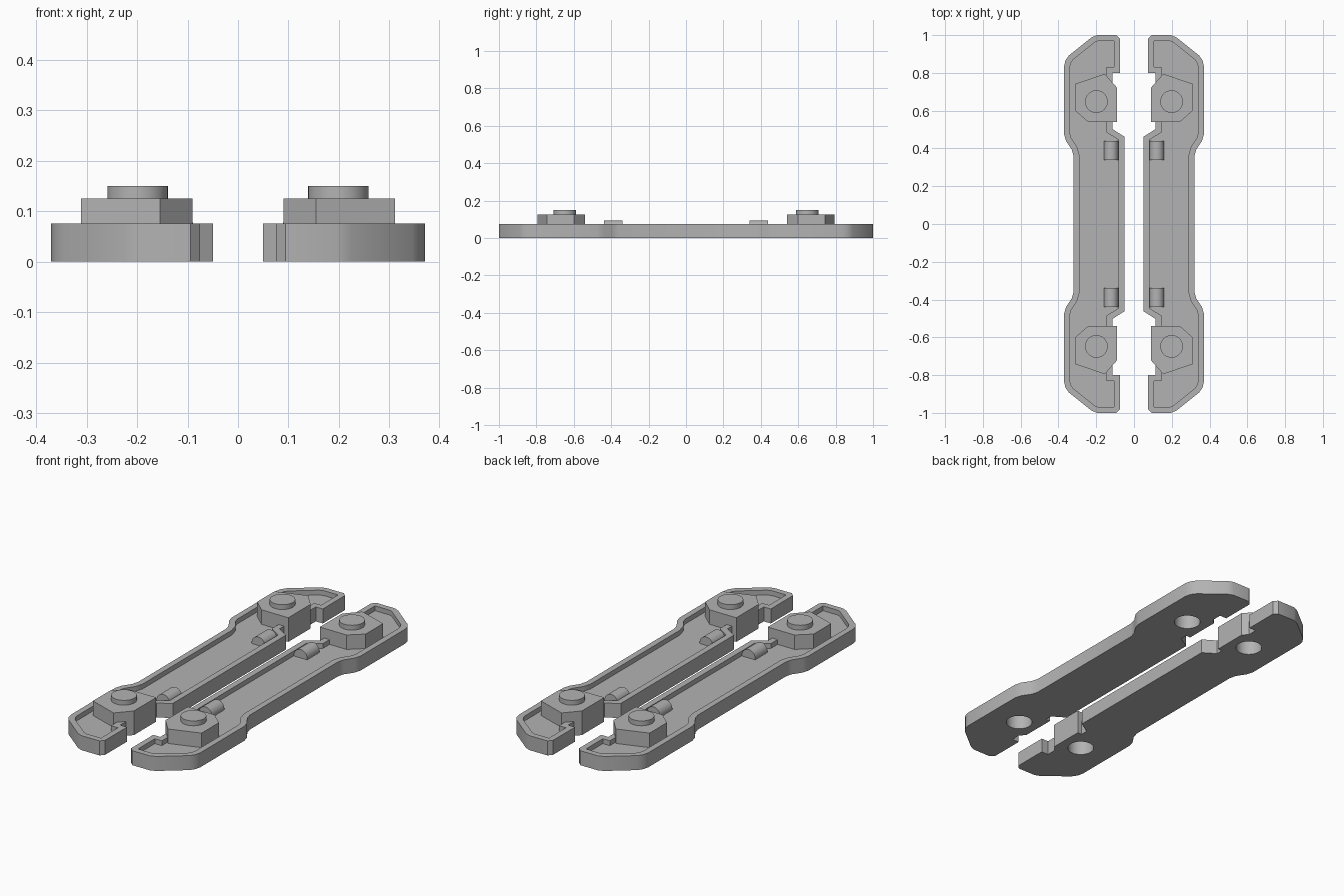
import bpy
import bmesh
import math
from mathutils import Vector

if "Cube" in bpy.data.objects:
    bpy.data.objects.remove(bpy.data.objects["Cube"], do_unlink=True)

BASE_TOP, FLOOR, BLOCK_TOP, PEG_TOP = 0.075, 0.05, 0.125, 0.15
RIM = 0.031
PEG_X, PEG_Y = 0.199, 0.648

grey = bpy.data.materials.new("plain grey")
grey.use_nodes = True
grey.diffuse_color = (0.45, 0.45, 0.45, 1)
grey.node_tree.nodes["Principled BSDF"].inputs["Base Color"].default_value = grey.diffuse_color


def make_object(name, bm):
    bmesh.ops.recalc_face_normals(bm, faces=bm.faces)
    mesh = bpy.data.meshes.new(name)
    bm.to_mesh(mesh)
    bm.free()
    mesh.materials.append(grey)
    obj = bpy.data.objects.new(name, mesh)
    bpy.context.collection.objects.link(obj)
    return obj


def ring(bm, points, z):
    return [bm.verts.new((p[0], p[1], z)) for p in points]


def bridge(bm, a, b):
    for i in range(len(a)):
        j = (i + 1) % len(a)
        bm.faces.new((a[i], a[j], b[j], b[i]))


def inset(points, d):
    """Mitred inward offset of a counter-clockwise outline."""
    result = []
    for i, p in enumerate(points):
        p = Vector(p)
        e1 = (p - Vector(points[i - 1])).normalized()
        e2 = (Vector(points[(i + 1) % len(points)]) - p).normalized()
        n1, n2 = Vector((-e1.y, e1.x)), Vector((-e2.y, e2.x))
        result.append(p + (n1 + n2) * d / (1 + n1.dot(n2)))
    return result


def prism(name, points, z0, z1):
    bm = bmesh.new()
    low, high = ring(bm, points, z0), ring(bm, points, z1)
    bridge(bm, low, high)
    bm.faces.new(low)
    bm.faces.new(high)
    return make_object(name, bm)


def disc(name, x, y, r, z0, z1):
    angles = [math.tau * i / 48 for i in range(48)]
    return prism(name, [(x + r * math.cos(a), y + r * math.sin(a)) for a in angles], z0, z1)


def boolean(target, tool, operation):
    mod = target.modifiers.new("join", 'BOOLEAN')
    mod.operation, mod.object, mod.solver = operation, tool, 'EXACT'
    graph = bpy.context.evaluated_depsgraph_get()
    mesh = bpy.data.meshes.new_from_object(target.evaluated_get(graph))
    target.modifiers.clear()
    target.data = mesh
    bpy.data.objects.remove(tool, do_unlink=True)


def smooth(obj):
    bpy.ops.object.select_all(action='DESELECT')
    obj.select_set(True)
    bpy.context.view_layer.objects.active = obj
    bpy.ops.object.shade_smooth_by_angle(angle=math.radians(32))


# Outline of the back half of a plate, outer edge first
half = [(0.32, 0.36), (0.33, 0.395), (0.36, 0.44), (0.37, 0.475),
        (0.37, 0.836), (0.363, 0.866), (0.345, 0.892), (0.225, 0.988), (0.195, 1.0),
        (0.094, 1.0), (0.075, 0.981), (0.075, 0.8), (0.115, 0.8),
        (0.115, 0.503), (0.05, 0.462)]
outline = half + [(x, -y) for x, y in reversed(half)]
inner = inset(outline, RIM)

# Plate with a raised rim around a shallow recess
bm = bmesh.new()
rings = [ring(bm, outline, 0), ring(bm, outline, BASE_TOP),
         ring(bm, inner, BASE_TOP), ring(bm, inner, FLOOR)]
for a, b in zip(rings, rings[1:]):
    bridge(bm, a, b)
bm.faces.new(rings[0])
bm.faces.new(rings[3])
plate = make_object("left_plate", bm)

# Bosses standing through the plate, with round sockets underneath
boss = [(0.09, 0.54), (0.243, 0.54), (0.311, 0.6), (0.311, 0.742),
        (0.155, 0.795), (0.09, 0.722)]
for s in (1, -1):
    boolean(plate, prism("boss", [(x, s * y) for x, y in boss], 0, BLOCK_TOP), 'UNION')
    boolean(plate, disc("socket", PEG_X, s * PEG_Y, 0.064, -0.05, 0.1), 'DIFFERENCE')
parts = [plate]

# Round pegs on the bosses and half-round bumps in the recess
for s, end in ((1, "back"), (-1, "front")):
    parts.append(disc("left_peg_" + end, PEG_X, s * PEG_Y, 0.06, BLOCK_TOP - 0.01, PEG_TOP))
    bm = bmesh.new()
    bmesh.ops.create_cone(bm, cap_ends=True, segments=32, radius1=0.038, radius2=0.038, depth=0.1)
    bump = make_object("left_bump_" + end, bm)
    bump.rotation_euler.x = math.pi / 2
    bump.location = (0.121, s * 0.389, 0.056)
    parts.append(bump)

# Mirrored right side
bpy.context.view_layer.update()
for part in parts:
    smooth(part)
    mesh = part.data.copy()
    mesh.transform(part.matrix_world)
    for v in mesh.vertices:
        v.co.x = -v.co.x
    mesh.flip_normals()
    twin = bpy.data.objects.new(part.name.replace("left", "right"), mesh)
    bpy.context.collection.objects.link(twin)
    smooth(twin)
